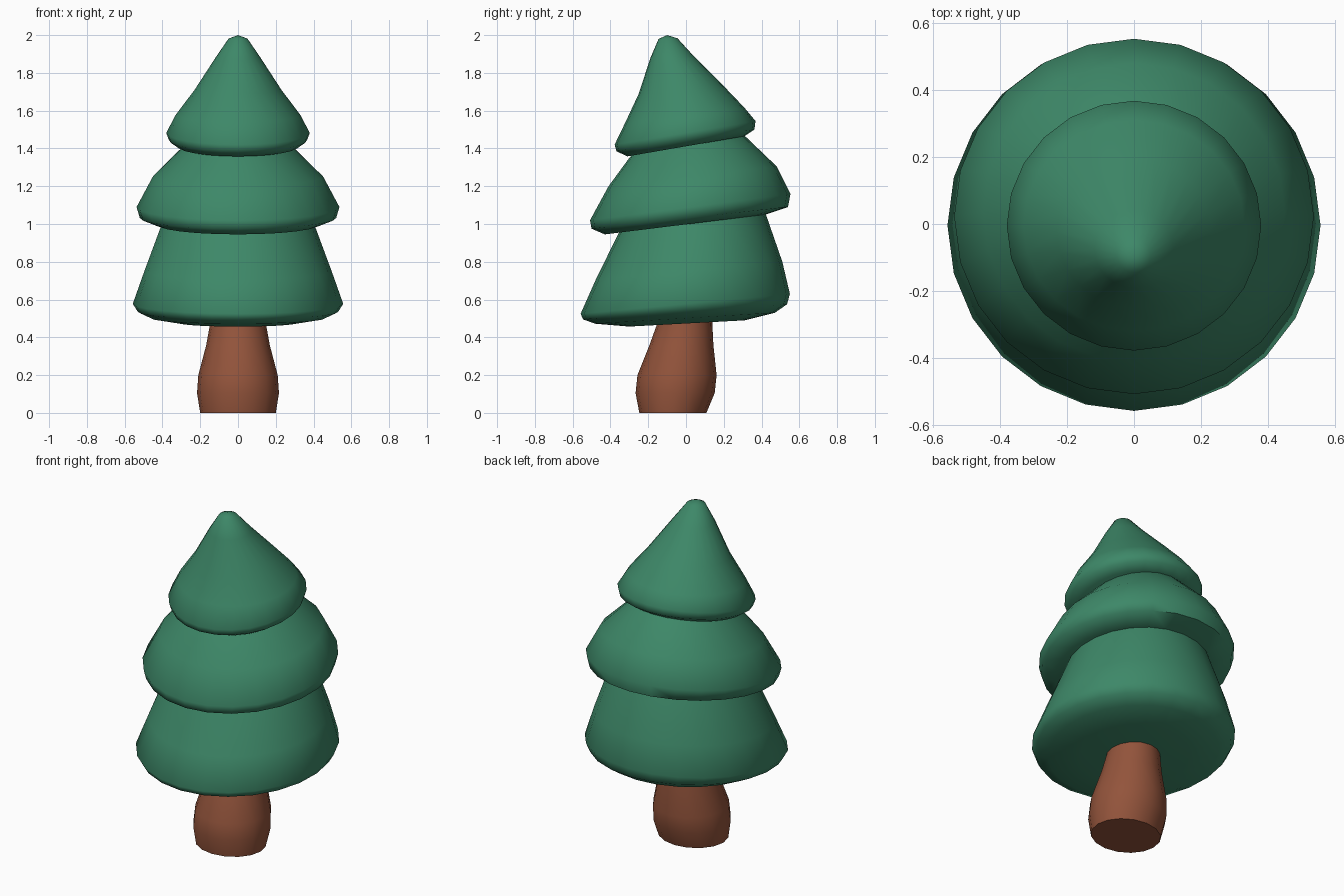
import bpy, bmesh, math


def material(name, rgb):
    m = bpy.data.materials.new(name)
    m.diffuse_color = (*rgb, 1.0)
    return m


green = material("pine green", (0.047, 0.245, 0.138))
brown = material("bark brown", (0.29, 0.088, 0.044))


def loft(name, rings, mat, sides, tip=None):
    """Loft tilted ellipses; ring = (front y, front z, back y, back z, half width)."""
    bm = bmesh.new()
    loops = []
    for yf, zf, yb, zb, rx in rings:
        loop = []
        for i in range(sides):
            a = 2 * math.pi * i / sides
            t = (1 + math.sin(a)) / 2
            loop.append(bm.verts.new((rx * math.cos(a), yf + (yb - yf) * t, zf + (zb - zf) * t)))
        loops.append(loop)
    for upper, lower in zip(loops, loops[1:]):
        for i in range(sides):
            j = (i + 1) % sides
            bm.faces.new((upper[i], lower[i], lower[j], upper[j]))
    if tip:
        v = bm.verts.new(tip)
        for i in range(sides):
            bm.faces.new((v, loops[0][i], loops[0][(i + 1) % sides]))
    else:
        bm.faces.new(loops[0])
    bm.faces.new(loops[-1][::-1])
    bmesh.ops.recalc_face_normals(bm, faces=bm.faces)
    me = bpy.data.meshes.new(name)
    bm.to_mesh(me)
    bm.free()
    me.materials.append(mat)
    ob = bpy.data.objects.new(name, me)
    bpy.context.collection.objects.link(ob)
    bpy.ops.object.select_all(action='DESELECT')
    ob.select_set(True)
    bpy.context.view_layer.objects.active = ob
    bpy.ops.object.shade_smooth_by_angle(angle=math.radians(60))
    return ob


# Top foliage cone with a rounded, forward-leaning tip
loft("top_foliage", [
    (-0.145, 1.98, -0.045, 1.983, 0.05),
    (-0.19, 1.875, 0.04, 1.89, 0.118),
    (-0.25, 1.69, 0.20, 1.73, 0.23),
    (-0.32, 1.54, 0.31, 1.615, 0.33),
    (-0.378, 1.42, 0.368, 1.545, 0.38),
    (-0.368, 1.385, 0.362, 1.50, 0.365),
    (-0.31, 1.358, 0.31, 1.465, 0.32),
], green, 24, tip=(0, -0.10, 2.0))

# Middle foliage tier
loft("middle_foliage", [
    (-0.22, 1.44, 0.22, 1.53, 0.21),
    (-0.30, 1.35, 0.315, 1.463, 0.29),
    (-0.41, 1.20, 0.48, 1.305, 0.45),
    (-0.508, 1.02, 0.553, 1.16, 0.537),
    (-0.50, 0.975, 0.54, 1.09, 0.52),
    (-0.43, 0.945, 0.42, 1.05, 0.43),
], green, 24)

# Bottom foliage tier
loft("bottom_foliage", [
    (-0.30, 1.06, 0.37, 1.16, 0.34),
    (-0.36, 0.945, 0.425, 1.045, 0.405),
    (-0.478, 0.705, 0.51, 0.80, 0.495),
    (-0.558, 0.525, 0.55, 0.63, 0.557),
    (-0.545, 0.495, 0.535, 0.575, 0.53),
    (-0.48, 0.472, 0.47, 0.53, 0.46),
    (-0.30, 0.457, 0.31, 0.49, 0.30),
], green, 24)

# Trunk, flared toward the front at its base
loft("trunk", [
    (-0.14, 0.53, 0.14, 0.55, 0.14),
    (-0.157, 0.46, 0.14, 0.46, 0.15),
    (-0.193, 0.36, 0.145, 0.36, 0.168),
    (-0.257, 0.20, 0.162, 0.20, 0.21),
    (-0.267, 0.105, 0.152, 0.105, 0.217),
    (-0.247, 0.0, 0.108, 0.0, 0.20),
], brown, 16)
